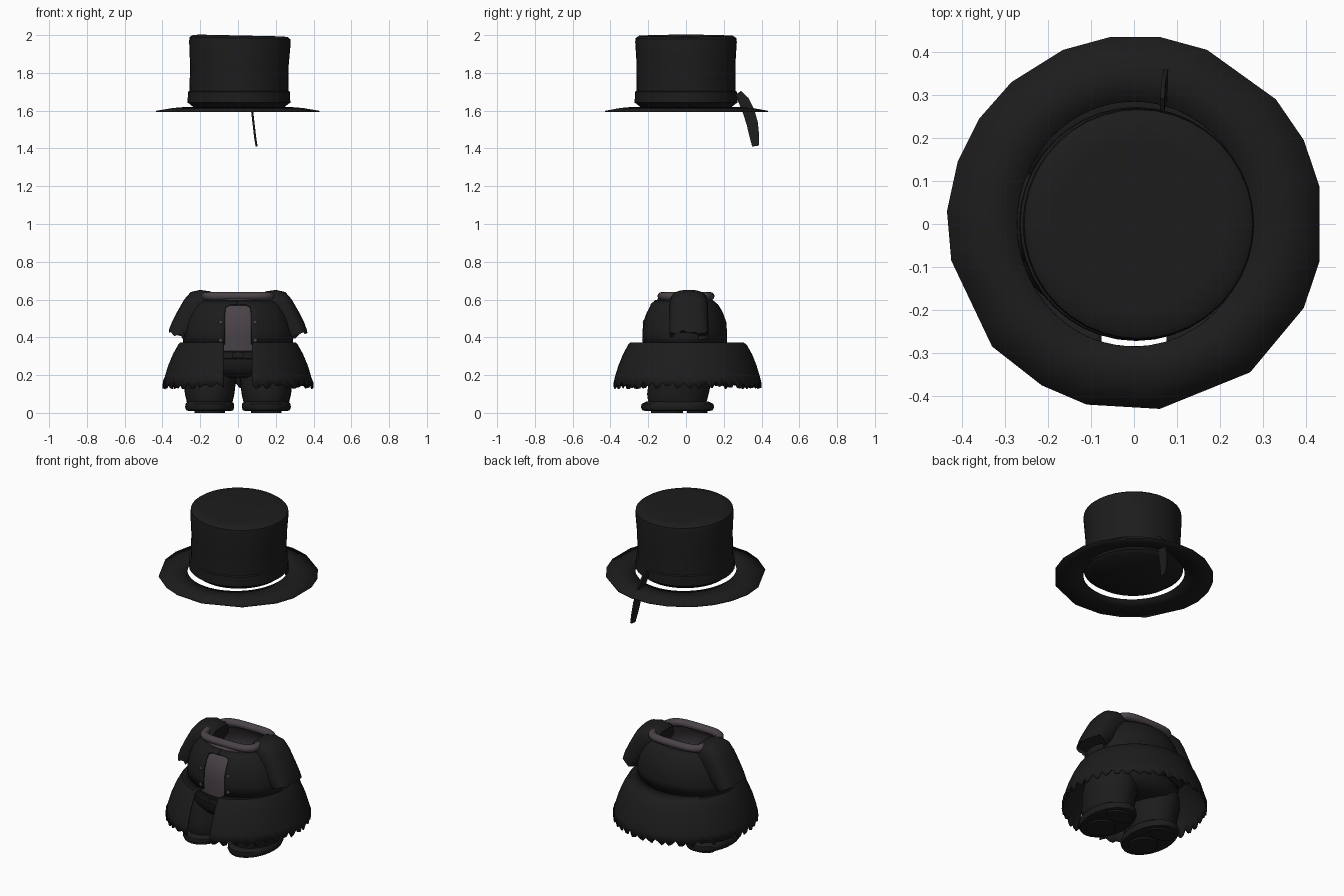
import bpy, math, random
from mathutils import Vector

if "Cube" in bpy.data.objects:
    bpy.data.objects.remove(bpy.data.objects["Cube"])

random.seed(4)
TAU = 2 * math.pi


def material(name, rgb):
    m = bpy.data.materials.new(name)
    m.diffuse_color = (*rgb, 1)
    m.use_nodes = True
    m.node_tree.nodes["Principled BSDF"].inputs["Base Color"].default_value = m.diffuse_color
    return m


BLACK = material("black cloth", (0.0118, 0.0118, 0.012))
GREY = material("mauve grey cloth", (0.068, 0.056, 0.066))


def mesh_from_rings(name, rings, mat, closed=True, caps=(False, False), thick=0.0, angle=40):
    """Skin a list of equal-length point rings into one surface."""
    n = len(rings[0])
    verts = [p for ring in rings for p in ring]
    faces = []
    for i in range(len(rings) - 1):
        for j in range(n if closed else n - 1):
            k = (j + 1) % n
            faces.append((i * n + j, i * n + k, (i + 1) * n + k, (i + 1) * n + j))
    if caps[0]:
        faces.append(tuple(reversed(range(n))))
    if caps[1]:
        faces.append(tuple(range((len(rings) - 1) * n, len(rings) * n)))
    me = bpy.data.meshes.new(name)
    me.from_pydata(verts, [], faces)
    me.materials.append(mat)
    ob = bpy.data.objects.new(name, me)
    bpy.context.collection.objects.link(ob)
    bpy.ops.object.select_all(action='DESELECT')
    ob.select_set(True)
    bpy.context.view_layer.objects.active = ob
    bpy.ops.object.mode_set(mode='EDIT')
    bpy.ops.mesh.select_all(action='SELECT')
    bpy.ops.mesh.normals_make_consistent(inside=False)
    bpy.ops.object.mode_set(mode='OBJECT')
    bpy.ops.object.shade_smooth_by_angle(angle=math.radians(angle))
    if thick:
        mod = ob.modifiers.new("thickness", 'SOLIDIFY')
        mod.thickness = thick
    return ob


def oval(z, rx, ry, cx=0.0, cy=0.0, n=40):
    return [(cx + rx * math.sin(TAU * i / n), cy - ry * math.cos(TAU * i / n), z) for i in range(n)]


def open_oval(z, rx, ry, cy, gap, n):
    """Oval that leaves a front opening of half width gap."""
    a = math.asin(gap / rx)
    ts = [a + (TAU - 2 * a) * i / (n - 1) for i in range(n)]
    return [(rx * math.sin(t), cy - ry * math.cos(t), z) for t in ts]


def mirror_x(rings, s):
    return [[(s * x, y, z) for x, y, z in r] for r in rings]


# hat crown with band and a narrow lower lip, top dips slightly to the right
crown = [(1.614, .235), (1.626, .250), (1.637, .262), (1.642, .272), (1.70, .270), (1.704, .262),
         (1.84, .261), (1.965, .269), (1.985, .266), (1.997, .25), (1.999, .20)]
rings = []
for z, r in crown:
    k = max(0, (z - 1.75) / .25)
    rings.append([(x, y, zz - .022 * k * (x + .26) + .005 * k)
                  for x, y, zz in oval(z, r, r, .005 + .006 * k, 0)])
mesh_from_rings("hat_crown", rings, BLACK, caps=(True, True))

# hat brim: uneven low-poly outline around an oval hole
edge = [(.06, .435), (.17, .405), (.33, .29), (.395, .195), (.432, .085), (.432, -.085),
        (.395, -.195), (.27, -.345), (.06, -.43), (-.11, -.42), (-.215, -.375), (-.33, -.285),
        (-.425, -.085), (-.435, .03), (-.41, .145), (-.36, .245), (-.285, .33), (-.165, .405),
        (-.055, .435)]
inner, middle, outer = [], [], []
for (x0, y0), (x1, y1) in zip(edge, edge[1:] + edge[:1]):
    for t in (0, .25, .5, .75):
        x, y = x0 + (x1 - x0) * t, y0 + (y1 - y0) * t
        a = math.atan2(y, x)
        ix, iy = .272 * math.cos(a), .285 * math.sin(a)
        inner.append((ix, iy, 1.620))
        middle.append((.55 * ix + .45 * x, .55 * iy + .45 * y, 1.614))
        outer.append((x, y, 1.599))
mesh_from_rings("hat_brim", [inner, middle, outer], BLACK, thick=.006)

# ribbon tail curling over the back of the brim
tail = [(.066, .262, 1.685, .292, 1.705), (.068, .275, 1.65, .330, 1.668), (.074, .297, 1.60, .360, 1.61),
        (.082, .320, 1.53, .380, 1.54), (.090, .337, 1.46, .387, 1.47), (.098, .350, 1.41, .385, 1.415)]
rings = []
for x, y0, z0, y1, z1 in tail:
    h = .005
    rings.append([(x - h, y0, z0), (x + h, y0, z0), (x + h, y1, z1), (x - h, y1, z1)])
mesh_from_rings("hat_ribbon_tail", rings, BLACK, caps=(True, True))

# coat body, open at the chest and joined under the collar
body = [(.362, .293, .226, .072), (.42, .290, .228, .072), (.48, .278, .224, .070),
        (.53, .258, .206, .070), (.562, .238, .188, .066), (.572, .230, .181, .045),
        (.575, .227, .179, .001), (.597, .200, .152, .001)]
mesh_from_rings("coat_body", [open_oval(z, rx, ry, -.01, g, 48) for z, rx, ry, g in body],
                BLACK, closed=False, thick=.008)

# shirt inside the coat
shirt = [(.325, .24, .205), (.42, .262, .212), (.48, .252, .208), (.53, .235, .192),
         (.57, .212, .168), (.61, .178, .135)]
mesh_from_rings("shirt", [oval(z, rx, ry, 0, -.01) for z, rx, ry in shirt], GREY)

# rolled collar following a rounded rectangle
rings = []
for i in range(48):
    a = TAU * i / 48
    c, s = math.cos(a), math.sin(a)
    p = Vector((.172 * math.copysign(abs(c) ** .5, c), .127 * math.copysign(abs(s) ** .5, s), .618))
    out = Vector((c / .172, s / .127, 0)).normalized()
    rings.append([tuple(p + out * .024 * math.cos(TAU * k / 12) + Vector((0, 0, .022 * math.sin(TAU * k / 12))))
                  for k in range(12)])
mesh_from_rings("collar", rings + [rings[0]], GREY, angle=60)

# flared coat skirt with torn hem
skirt = [(.368, .285, .220, -.01), (.372, .306, .305, .0), (.362, .316, .318, .003), (.31, .345, .346, .004),
         (.25, .370, .370, .004), (.19, .388, .388, .004), (.148, .399, .396, .004)]
N = 120
rings = [open_oval(z, rx, ry, cy, .076, N) for z, rx, ry, cy in skirt]
hem = []
for i, (x, y, z) in enumerate(rings[-1]):
    drop = random.uniform(-.022, .0) if i % 3 else random.uniform(0, .022)
    hem.append((x, y, z + drop))
rings[-1] = hem
mesh_from_rings("coat_skirt", rings, BLACK, closed=False, thick=.008)

# trousers seat and belt
hips = [(.185, .16, .12), (.20, .235, .17), (.24, .275, .20), (.29, .275, .205), (.33, .26, .205)]
mesh_from_rings("trousers_seat", [oval(z, rx, ry, 0, -.015) for z, rx, ry in hips], BLACK, caps=(True, True))
belt = [(.285, .27, .20), (.287, .278, .212), (.323, .272, .214), (.326, .26, .20)]
mesh_from_rings("belt", [oval(z, rx, ry, 0, -.015) for z, rx, ry in belt], BLACK)
buckle = [[(sx * .028, y, z) for sx, z in ((-1, .29), (1, .29), (1, .32), (-1, .32))] for y in (-.224, -.236)]
mesh_from_rings("belt_buckle", buckle, BLACK, caps=(True, True))

# sleeve sections: outer x, z; inner x, z; half depth
sleeve = [(.125, .625, .12, .56, .075), (.145, .643, .13, .545, .088), (.20, .651, .15, .52, .097),
          (.25, .640, .18, .48, .102), (.285, .60, .20, .45, .103), (.325, .53, .225, .42, .103),
          (.352, .475, .25, .405, .103), (.367, .43, .272, .392, .103)]
# leg and shoe sections: z, half width, half depth, centre y
leg = [(.045, .118, .150, -.045), (.07, .124, .157, -.045), (.10, .131, .163, -.043), (.145, .136, .165, -.035),
       (.19, .142, .168, -.025), (.24, .135, .165, -.02), (.28, .12, .15, -.02)]
shoe = [(.010, .112, .170, -.045), (.014, .124, .186, -.045), (.030, .130, .194, -.045), (.048, .128, .190, -.045),
        (.060, .118, .165, -.045)]
for s, side in ((1, "left"), (-1, "right")):
    rings = []
    for xo, zo, xi, zi, d in sleeve:
        ring = []
        for i in range(28):
            c, q = math.cos(TAU * i / 28), math.sin(TAU * i / 28)
            u = math.copysign(abs(c) ** .75, c) / 2 + .5
            v = math.copysign(abs(q) ** .75, q)
            ring.append((xi + (xo - xi) * u, .015 + d * v, zi + (zo - zi) * u))
        rings.append(ring)
    rings[-1] = [(x, y, z + random.uniform(-.012, .010)) for x, y, z in rings[-1]]
    # lining folded a little way inside the cuff closes the sleeve
    mid = Vector((.31, .015, .425))
    rings.append([tuple(mid + (Vector(p) - mid) * .9 + Vector((-.006, 0, .015))) for p in rings[-1]])
    mesh_from_rings(side + "_sleeve", mirror_x(rings, s), BLACK, caps=(True, True))

    rings = [oval(z, rx, ry, .150, cy, 28) for z, rx, ry, cy in leg]
    mesh_from_rings(side + "_leg", mirror_x(rings, s), BLACK, caps=(True, True))
    rings = [oval(z, rx, ry, .150, cy, 28) for z, rx, ry, cy in shoe]
    mesh_from_rings(side + "_shoe", mirror_x(rings, s), BLACK, caps=(True, True))
    # toe and heel pads under the shoe
    for part, cy, ry in (("toe_pad", -.10, .085), ("heel_pad", .06, .055)):
        rings = [oval(z, .08, ry, .150, cy, 20) for z in (0, .014)]
        mesh_from_rings(side + "_" + part, mirror_x(rings, s), BLACK, caps=(True, True))

    # coat buttons
    for z, ry in ((.48, .224), (.385, .227)):
        y = -.01 - ry * math.sqrt(1 - (.092 / .28) ** 2)
        bpy.ops.mesh.primitive_uv_sphere_add(segments=12, ring_count=6, radius=.011, location=(s * .092, y - .001, z))
        ob = bpy.context.object
        ob.name = side + "_coat_button"
        ob.scale.y = .6
        ob.data.materials.append(GREY)
        bpy.ops.object.shade_smooth_by_angle()
